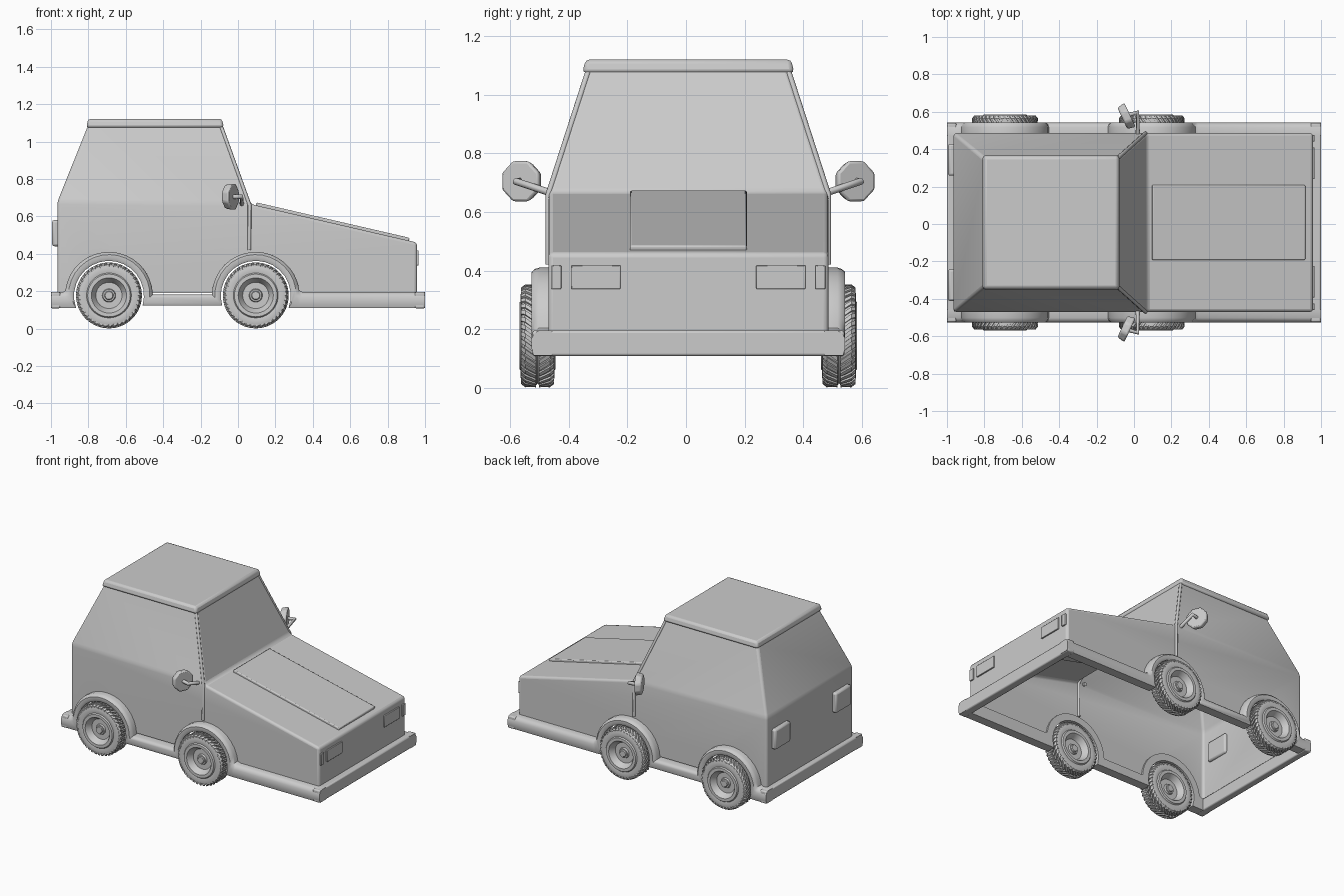
import bpy, bmesh, math
from math import sin, cos, radians, pi
from mathutils import Matrix, Vector

if "Cube" in bpy.data.objects:
    bpy.data.objects.remove(bpy.data.objects["Cube"])

CY = 0.008          # centre line of the car
WHEELS_X = (-0.69, 0.095)
W = 0.478           # half width of the body


def finish(bm, name, bevel=0, segs=2, limit=30, smooth=35):
    bmesh.ops.recalc_face_normals(bm, faces=bm.faces)
    me = bpy.data.meshes.new(name)
    bm.to_mesh(me)
    bm.free()
    ob = bpy.data.objects.new(name, me)
    bpy.context.collection.objects.link(ob)
    if bevel:
        m = ob.modifiers.new("bevel", 'BEVEL')
        m.width, m.segments = bevel, segs
        m.limit_method, m.angle_limit = 'ANGLE', radians(limit)
    bpy.ops.object.select_all(action='DESELECT')
    bpy.context.view_layer.objects.active = ob
    ob.select_set(True)
    bpy.ops.object.shade_smooth_by_angle(angle=radians(smooth))
    return ob


def box(name, x, y, z, bevel=0.006, taper=1.0, tilt=0.0):
    bm = bmesh.new()
    bmesh.ops.create_cube(bm, size=1)
    for v in bm.verts:
        if v.co.z > 0:
            v.co.x *= taper
            v.co.y *= taper
    size = Matrix.Diagonal((x[1] - x[0], y[1] - y[0], z[1] - z[0], 1))
    mid = Vector((sum(x) / 2, sum(y) / 2 + CY, sum(z) / 2))
    bm.transform(Matrix.Translation(mid) @ Matrix.Rotation(tilt, 4, 'Y') @ size)
    return finish(bm, name, bevel)


def pair(s, a, b):
    return tuple(sorted((s * a, s * b)))


def bars(name, paths, r):
    cu = bpy.data.curves.new(name, 'CURVE')
    cu.dimensions = '3D'
    cu.bevel_depth, cu.bevel_resolution, cu.use_fill_caps = r, 2, True
    for pts in paths:
        sp = cu.splines.new('POLY')
        sp.points.add(len(pts) - 1)
        for p, q in zip(sp.points, pts):
            p.co = (q[0], q[1] + CY, q[2], 1)
    ob = bpy.data.objects.new(name, cu)
    bpy.context.collection.objects.link(ob)


# Body shell: open underneath, wheel openings in the sides
def arch(cx, n=16):
    return [(cx - 0.2 * cos(pi * i / n), 0.19 + 0.19 * sin(pi * i / n)) for i in range(n + 1)]


bm = bmesh.new()
outline = ([(-0.965, 0.19)] + arch(WHEELS_X[0]) + arch(WHEELS_X[1]) +
           [(0.957, 0.19), (0.957, 0.46), (0.07, 0.665), (-0.965, 0.68)])
sides, tops = [], []
for s in (-1, 1):
    vs = [bm.verts.new((x, s * W + CY, z)) for x, z in outline]
    bm.faces.new(vs)
    top = [bm.verts.new((x, s * 0.342 + CY, 1.09)) for x in (-0.085, -0.80)]
    bm.faces.new((vs[-2], top[0], top[1], vs[-1]))
    sides.append(vs)
    tops.append(top)
a, b = sides
bm.faces.new((a[0], b[0], b[-1], a[-1]))                     # tail
bm.faces.new((a[-4], b[-4], b[-3], a[-3]))                   # nose
bm.faces.new((a[-3], b[-3], b[-2], a[-2]))                   # hood
bm.faces.new((a[-2], b[-2], tops[1][0], tops[0][0]))         # windscreen
bm.faces.new((a[-1], b[-1], tops[1][1], tops[0][1]))         # rear window
finish(bm, "body", 0.016, 3, limit=10)

# Roof and raised hood panel
box("roof", (-0.812, -0.075), (-0.362, 0.362), (1.075, 1.121), 0.014, taper=0.97)
slope = math.atan2(0.205, 0.887)
box("hood_panel", (0.085, 0.925), (-0.2, 0.2), (0.552, 0.58), 0.006, tilt=slope)

# Windscreen pillars that run down into the door seams
bars("windscreen_pillars",
     [[(0.06, s * W, 0.42), (0.062, s * W, 0.66), (-0.09, s * 0.342, 1.08)] for s in (-1, 1)], 0.01)

# Fender trim: rounded section swept along sills and wheel arches
stations = [((-1.0, 0.195), (-1.0, 0.11)), ((-0.935, 0.195), (-0.905, 0.11))]
N = 16
for cx, o0, o1, i0, i1 in ((WHEELS_X[0], 173, 2, 200, -16), (WHEELS_X[1], 178, 7, 196, -20)):
    for k in range(N + 1):
        t = k / N
        ao, ai = radians(o0 + (o1 - o0) * t), radians(i0 + (i1 - i0) * t)
        stations.append(((cx + 0.235 * cos(ao), 0.175 + 0.235 * sin(ao)),
                         (cx + 0.187 * cos(ai), 0.175 + 0.187 * sin(ai))))
stations += [((0.345, 0.195), (0.32, 0.11)), ((1.0, 0.195), (1.0, 0.11))]
SECTION = ((0, 0.465), (0, 0.51), (0.1, 0.525), (0.3, 0.535), (0.75, 0.535), (1, 0.528), (1, 0.465))
for s, side in ((-1, "right"), (1, "left")):
    bm = bmesh.new()
    rings = []
    for o, i in stations:
        rings.append([bm.verts.new((o[0] + (i[0] - o[0]) * t, s * y + CY, o[1] + (i[1] - o[1]) * t))
                      for t, y in SECTION])
    n = len(SECTION)
    for p, q in zip(rings, rings[1:]):
        for k in range(n):
            bm.faces.new((p[k], p[(k + 1) % n], q[(k + 1) % n], q[k]))
    bm.faces.new(rings[0])
    bm.faces.new(rings[-1])
    finish(bm, side + "_fender_trim", smooth=40)

# Bumpers
box("front_bumper", (0.945, 1.0), (-0.533, 0.533), (0.108, 0.195), 0.008)
box("rear_bumper", (-1.0, -0.95), (-0.533, 0.533), (0.108, 0.195), 0.008)

# Lights
for s, side in ((-1, "right"), (1, "left")):
    box(side + "_headlight", (0.945, 0.966), pair(s, 0.232, 0.4), (0.337, 0.418), 0.003)
    box(side + "_indicator", (0.945, 0.966), pair(s, 0.434, 0.468), (0.337, 0.418), 0.003)
    box(side + "_tail_light", (-0.994, -0.95), pair(s, 0.25, 0.42), (0.44, 0.58), 0.012)

# Mirrors: octagonal heads on bent arms
for s, side in ((-1, "right"), (1, "left")):
    bm = bmesh.new()
    bmesh.ops.create_cone(bm, cap_ends=True, segments=8, radius1=0.067, radius2=0.077, depth=0.045,
                          matrix=Matrix.Rotation(pi / 2, 4, 'Y') @ Matrix.Rotation(pi / 8, 4, 'Z'))
    bm.transform(Matrix.Translation((-0.042, s * 0.566 + CY, 0.705)) @
                 Matrix.Rotation(s * radians(25), 4, 'Z'))
    finish(bm, side + "_mirror", 0.01)
bars("mirror_arms",
     [[(0.02, s * 0.46, 0.662), (0.02, s * 0.59, 0.705), (-0.03, s * 0.575, 0.705)] for s in (-1, 1)], 0.012)

# Wheels: lathed half profile mirrored about the centre groove, plus chevron tread
HALF = [(0.0, 0.04), (0.02, 0.04), (0.024, 0.034), (0.032, 0.034), (0.036, 0.022), (0.07, 0.022),
        (0.078, 0.036), (0.086, 0.05), (0.094, 0.062), (0.114, 0.062), (0.12, 0.054),
        (0.142, 0.058), (0.16, 0.053), (0.168, 0.044), (0.168, 0.004), (0.162, 0.0)]
PROFILE = HALF + [(r, -y) for r, y in reversed(HALF[:-1])]
RIBS = 40


def wheel(name, cx, cy):
    bm = bmesh.new()
    vs = [bm.verts.new((r, y, 0)) for r, y in PROFILE]
    es = [bm.edges.new(e) for e in zip(vs, vs[1:])]
    bmesh.ops.spin(bm, geom=vs + es, cent=(0, 0, 0), axis=(0, 1, 0), angle=2 * pi,
                   steps=40, use_merge=True)
    bmesh.ops.remove_doubles(bm, verts=bm.verts, dist=0.0002)
    for k in range(RIBS):
        for s in (-1, 1):
            m = 2 * pi * (k + (0.5 if s > 0 else 0)) / RIBS
            c = []
            for y, skew, r1 in ((0.005, 0.0, 0.176), (0.042, 0.16, 0.176), (0.056, 0.2, 0.165)):
                for r, d in ((0.155, -0.05), (r1, -0.045), (r1, 0.045), (0.155, 0.05)):
                    g = m + skew + d
                    c.append(bm.verts.new((r * cos(g), s * y, r * sin(g))))
            for j in (0, 4):
                for q in range(4):
                    bm.faces.new((c[j + q], c[j + (q + 1) % 4], c[j + 4 + (q + 1) % 4], c[j + 4 + q]))
            bm.faces.new(c[:4])
            bm.faces.new(c[8:])
    bm.transform(Matrix.Translation((cx, cy + CY, 0.177)))
    finish(bm, name, smooth=30)


for cx, end in zip(WHEELS_X, ("rear", "front")):
    for s, side in ((-1, "right"), (1, "left")):
        wheel(f"{end}_{side}_wheel", cx, s * 0.515)
